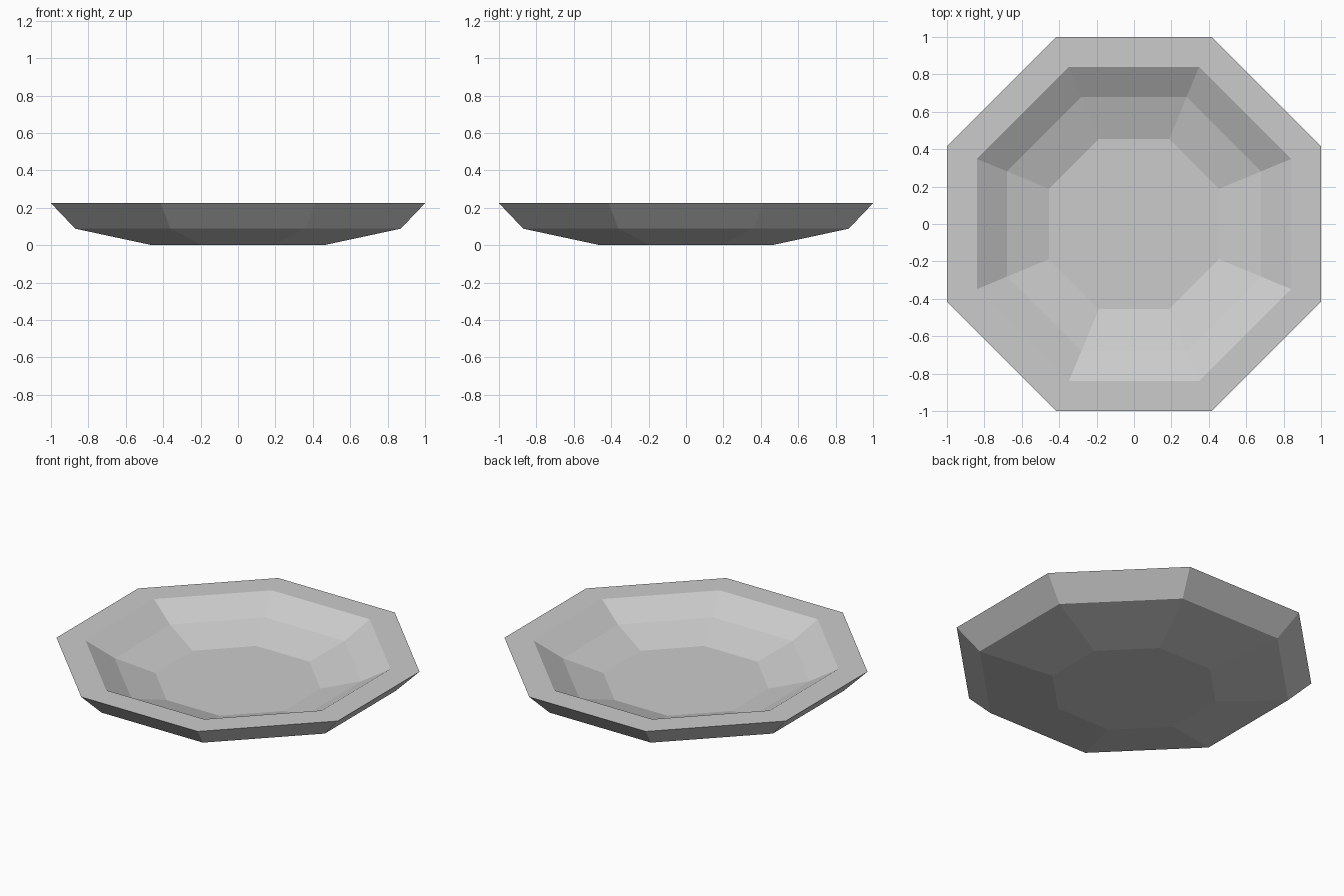
import bpy
import bmesh
import math

cube = bpy.data.objects.get("Cube")
if cube:
    bpy.data.objects.remove(cube, do_unlink=True)

SIDES = 8

# Dish cross-section: (distance from centre to flat side, height),
# running from the underside, over the rim, down to the inner floor
PROFILE = [(0.46, 0.0), (0.87, 0.088), (1.0, 0.224),
           (0.84, 0.224), (0.68, 0.128), (0.455, 0.056)]


def make_material(name, color):
    mat = bpy.data.materials.new(name)
    mat.use_nodes = True
    mat.diffuse_color = color
    mat.node_tree.nodes["Principled BSDF"].inputs["Base Color"].default_value = color
    return mat


def add_ring(bm, apothem, z):
    radius = apothem / math.cos(math.pi / SIDES)
    angles = [(i + 0.5) * math.tau / SIDES for i in range(SIDES)]
    return [bm.verts.new((radius * math.cos(a), radius * math.sin(a), z)) for a in angles]


# Octagonal dish with flat facets
bm = bmesh.new()
rings = [add_ring(bm, r, z) for r, z in PROFILE]
for low, high in zip(rings, rings[1:]):
    for i in range(SIDES):
        j = (i + 1) % SIDES
        bm.faces.new((low[i], low[j], high[j], high[i]))
bm.faces.new(rings[0][::-1])   # underside
bm.faces.new(rings[-1])        # inner floor
bmesh.ops.recalc_face_normals(bm, faces=bm.faces)

mesh = bpy.data.meshes.new("dish")
bm.to_mesh(mesh)
bm.free()
mesh.materials.append(make_material("light grey", (0.6, 0.6, 0.6, 1.0)))
dish = bpy.data.objects.new("dish", mesh)
bpy.context.collection.objects.link(dish)
